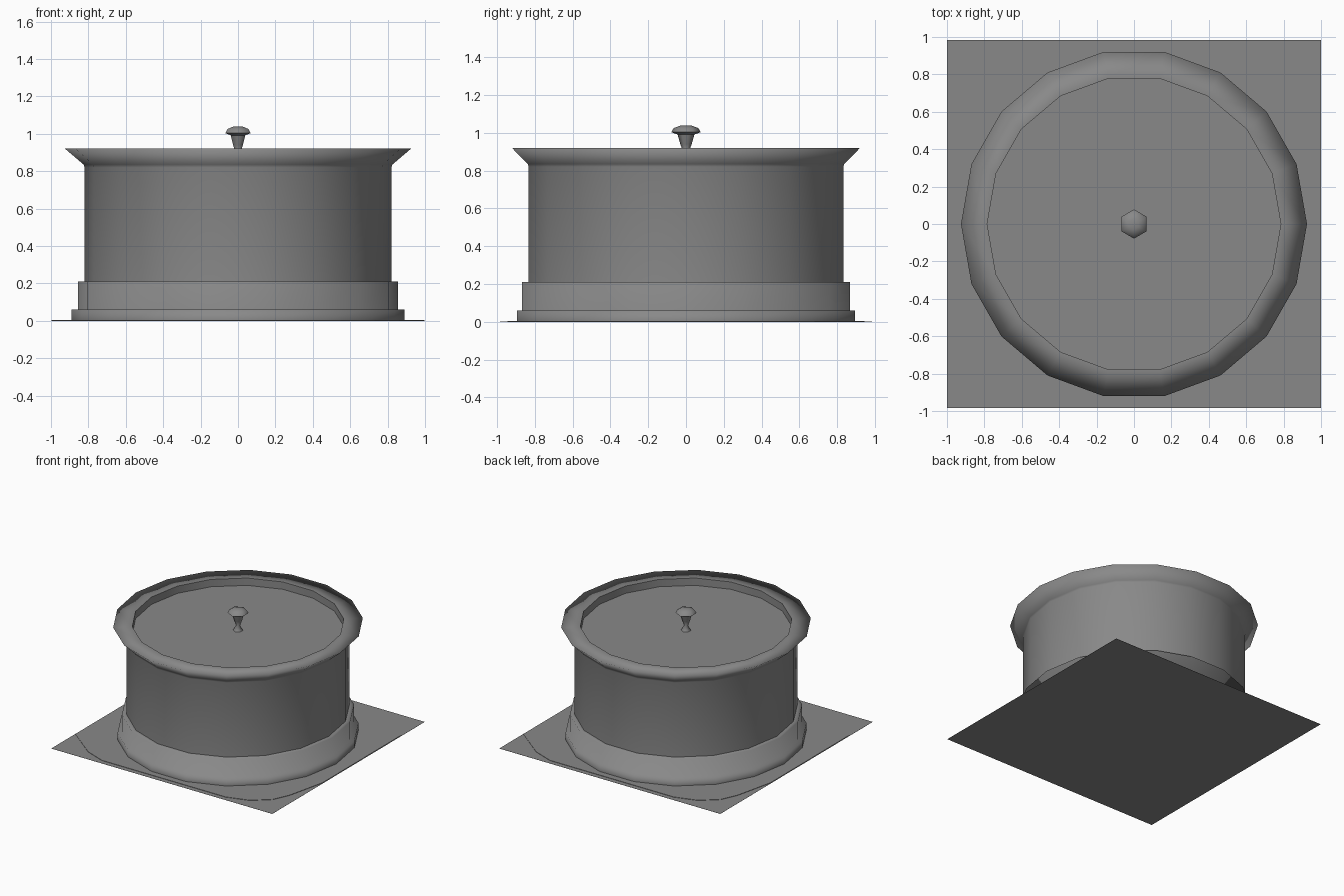
import bpy
import math

cube = bpy.data.objects.get("Cube")
if cube:
    bpy.data.objects.remove(cube, do_unlink=True)

GREY = (0.25, 0.25, 0.25, 1.0)
metal = bpy.data.materials.new("grey_metal")
metal.use_nodes = True
metal.diffuse_color = GREY
metal.node_tree.nodes["Principled BSDF"].inputs["Base Color"].default_value = GREY


def make(name, verts, faces, angle):
    """Create an object, smoothing edges flatter than the angle in degrees."""
    mesh = bpy.data.meshes.new(name)
    mesh.from_pydata(verts, [], faces)
    mesh.materials.append(metal)
    obj = bpy.data.objects.new(name, mesh)
    bpy.context.collection.objects.link(obj)
    bpy.ops.object.select_all(action="DESELECT")
    obj.select_set(True)
    bpy.context.view_layer.objects.active = obj
    if angle > 0:
        bpy.ops.object.shade_smooth_by_angle(angle=math.radians(angle))


def lathe(name, profile, sides=18, start=0.0, cap=False, angle=180):
    """Revolve (x radius, y radius, height) points, upward along the outside."""
    verts, faces = [], []
    for rx, ry, z in profile:
        for i in range(sides):
            a = start + math.tau * i / sides
            verts.append((rx * math.cos(a), ry * math.sin(a), z))
    for k in range(len(profile) - 1):
        lo, hi = k * sides, (k + 1) * sides
        for i in range(sides):
            j = (i + 1) % sides
            faces.append((lo + i, lo + j, hi + j, hi + i))
    if cap:
        faces.append(tuple(range(len(verts) - sides, len(verts))))
    make(name, verts, faces, angle)


def slab(name, outline, z0, z1):
    """Thin flat sheet with a counter-clockwise outline."""
    n = len(outline)
    verts = [(x, y, z) for z in (z0, z1) for x, y in outline]
    faces = [tuple(reversed(range(n))), tuple(range(n, 2 * n))]
    faces += [(i, (i + 1) % n, n + (i + 1) % n, n + i) for i in range(n)]
    make(name, verts, faces, 0)


# Square mounting plate with a very shallow raised panel
slab("base_plate", [(-1, -0.985), (1, -0.985), (1, 0.985), (-1, 0.985)], 0, 0.001)
half = [(0.55, -0.945), (0.73, -0.89), (0.86, -0.78), (0.92, -0.65),
        (0.995, -0.33), (0.995, 0.68), (0.74, 0.88), (0.57, 0.945)]
slab("raised_panel", half + [(-x, -y) for x, y in half], 0.001, 0.004)

# Stepped foot, softly shaded across its ledges
lathe("stepped_foot", [(0.89, 0.908, 0.004), (0.89, 0.908, 0.06),
                       (0.855, 0.88, 0.06), (0.855, 0.88, 0.21),
                       (0.82, 0.845, 0.21)])

# Drum wall flaring into a rim that rolls over to a flat lip
lathe("drum_and_rim", [(0.82, 0.845, 0.21), (0.82, 0.845, 0.82),
                       (0.825, 0.85, 0.835), (0.925, 0.935, 0.92),
                       (0.785, 0.79, 0.92)])

# Lid sunk below the lip
lathe("sunken_lid", [(0.785, 0.79, 0.92), (0.785, 0.79, 0.86)], cap=True, angle=35)

# Knob: waisted stem and mushroom cap
lathe("knob_stem", [(0.037, 0.037, 0.86), (0.015, 0.015, 0.9),
                    (0.03, 0.03, 0.94), (0.047, 0.047, 1.0)],
      sides=6, start=math.pi / 6, angle=70)
lathe("knob_cap", [(0.04, 0.04, 0.99), (0.078, 0.078, 1.003),
                   (0.065, 0.065, 1.025), (0.03, 0.03, 1.038)],
      sides=6, start=math.pi / 6, cap=True, angle=70)
